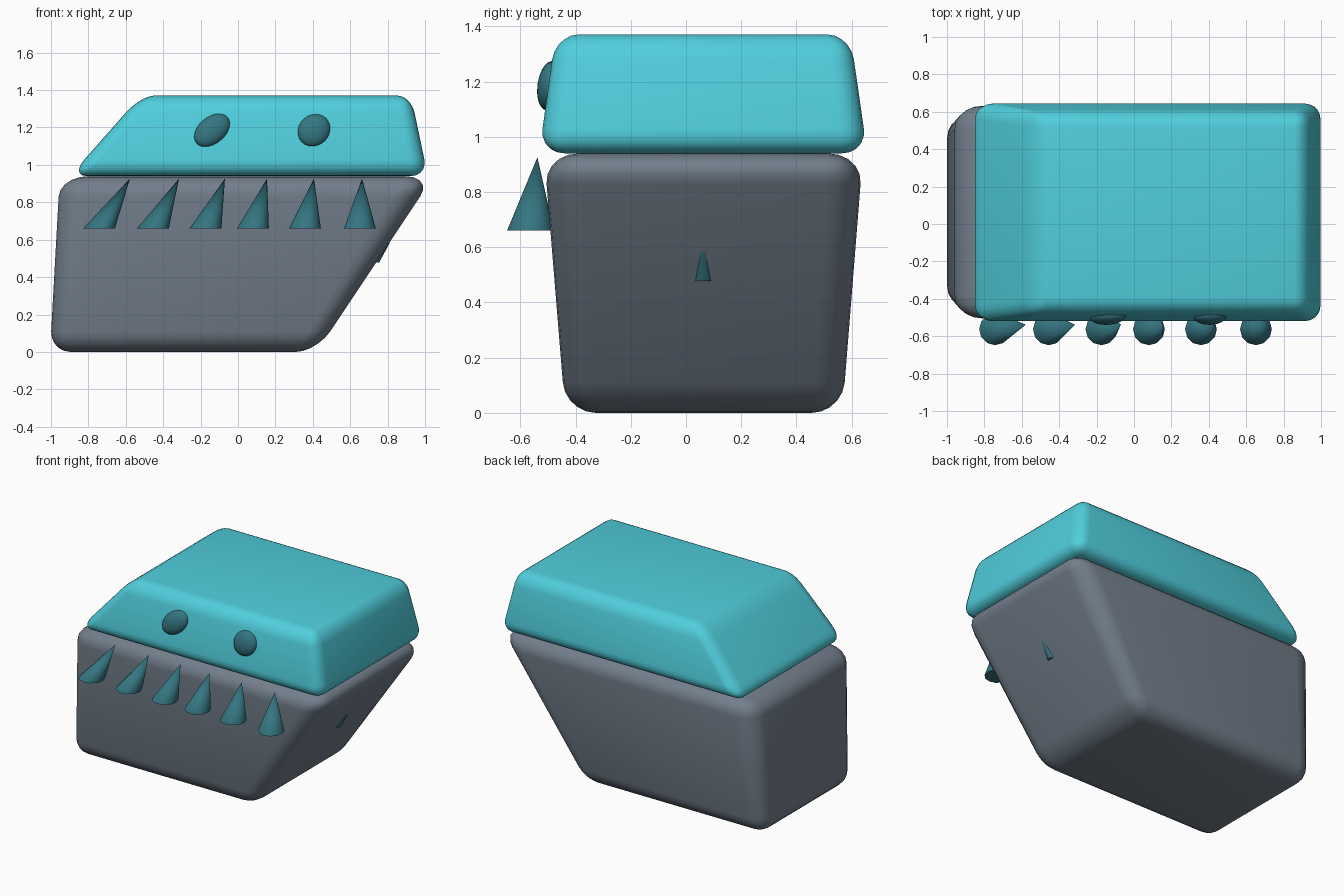
import bpy, bmesh, math
from mathutils import Vector, Matrix

if "Cube" in bpy.data.objects:
    bpy.data.objects.remove(bpy.data.objects["Cube"])


def material(name, rgb):
    m = bpy.data.materials.new(name)
    m.diffuse_color = (*rgb, 1)
    m.use_nodes = True
    m.node_tree.nodes["Principled BSDF"].inputs["Base Color"].default_value = m.diffuse_color
    return m


SLATE = material("slate", (0.17, 0.21, 0.26))
CYAN = material("cyan", (0.08, 0.62, 0.72))
TEAL = material("dark_teal", (0.035, 0.18, 0.22))


def finish(bm, name, mat, sharp=math.radians(50)):
    bmesh.ops.recalc_face_normals(bm, faces=bm.faces)
    for f in bm.faces:
        f.smooth = True
    for e in bm.edges:
        e.smooth = e.calc_face_angle(0) < sharp
    me = bpy.data.meshes.new(name)
    bm.to_mesh(me)
    bm.free()
    me.materials.append(mat)
    ob = bpy.data.objects.new(name, me)
    bpy.context.collection.objects.link(ob)
    return ob


def tapered_box(name, mat, size, bevel, z, low, high):
    """Rounded box, then tapered so x0, x1, y0, y1 go from low to high."""
    bm = bmesh.new()
    bmesh.ops.create_cube(bm, size=1)
    bmesh.ops.scale(bm, vec=size, verts=bm.verts)
    bmesh.ops.bevel(bm, geom=bm.edges[:], offset=bevel, segments=5,
                    profile=0.5, affect='EDGES')
    for v in bm.verts:
        u, w, t = (v.co[i] / size[i] + 0.5 for i in range(3))
        x0, x1, y0, y1 = (a + (b - a) * t for a, b in zip(low, high))
        v.co = (x0 + (x1 - x0) * u, y0 + (y1 - y0) * w, z[0] + (z[1] - z[0]) * t)
    return finish(bm, name, mat)


def leaning_cone(name, base, tip, r_base, r_tip=0):
    """Cone with a level base, sheared so the tip sits off to one side."""
    base, tip = Vector(base), Vector(tip)
    h = tip.z - base.z
    bm = bmesh.new()
    bmesh.ops.create_cone(bm, cap_ends=True, segments=12, radius1=r_base,
                          radius2=r_tip, depth=h)
    bmesh.ops.remove_doubles(bm, verts=bm.verts, dist=1e-5)
    for v in bm.verts:
        t = v.co.z / h + 0.5
        v.co = base + (tip - base) * t + Vector((v.co.x, v.co.y, 0))
    return finish(bm, name, TEAL)


def eye(name, x, long_r, short_r, tilt):
    bm = bmesh.new()
    bmesh.ops.create_uvsphere(bm, u_segments=24, v_segments=14, radius=1)
    bm.transform(Matrix.Translation((x, -0.495, 1.185))
                 @ Matrix.Rotation(math.radians(-8), 4, 'X')
                 @ Matrix.Rotation(math.radians(-tilt), 4, 'Y')
                 @ Matrix.Diagonal((long_r, 0.043, short_r, 1)))
    return finish(bm, name, TEAL)


# Slanted lower body and lid
tapered_box("body", SLATE, (1.42, 1.0, 0.94), 0.11, (0, 0.94),
            (-1.005, 0.42, -0.437, 0.566), (-0.953, 1.047, -0.514, 0.641))
tapered_box("lid", CYAN, (1.9, 1.18, 0.43), 0.09, (0.94, 1.37),
            (-0.90, 1.015, -0.532, 0.657), (-0.52, 0.925, -0.472, 0.595))

# Front row of teeth: base x, tip x
for i, (xb, xt) in enumerate([(-0.743, -0.578), (-0.455, -0.316), (-0.174, -0.07),
                              (0.08, 0.155), (0.358, 0.406), (0.652, 0.663)]):
    leaning_cone(f"tooth_{i + 1}", (xb, -0.563, 0.66), (xt, -0.538, 0.926), 0.085)

# Small peg poking through the slanted end
leaning_cone("side_peg", (0.72, 0.062, 0.477), (0.797, 0.062, 0.582), 0.034, 0.014)

# Eyes
eye("eye_left", -0.139, 0.11, 0.072, 40)
eye("eye_right", 0.406, 0.092, 0.082, 45)
